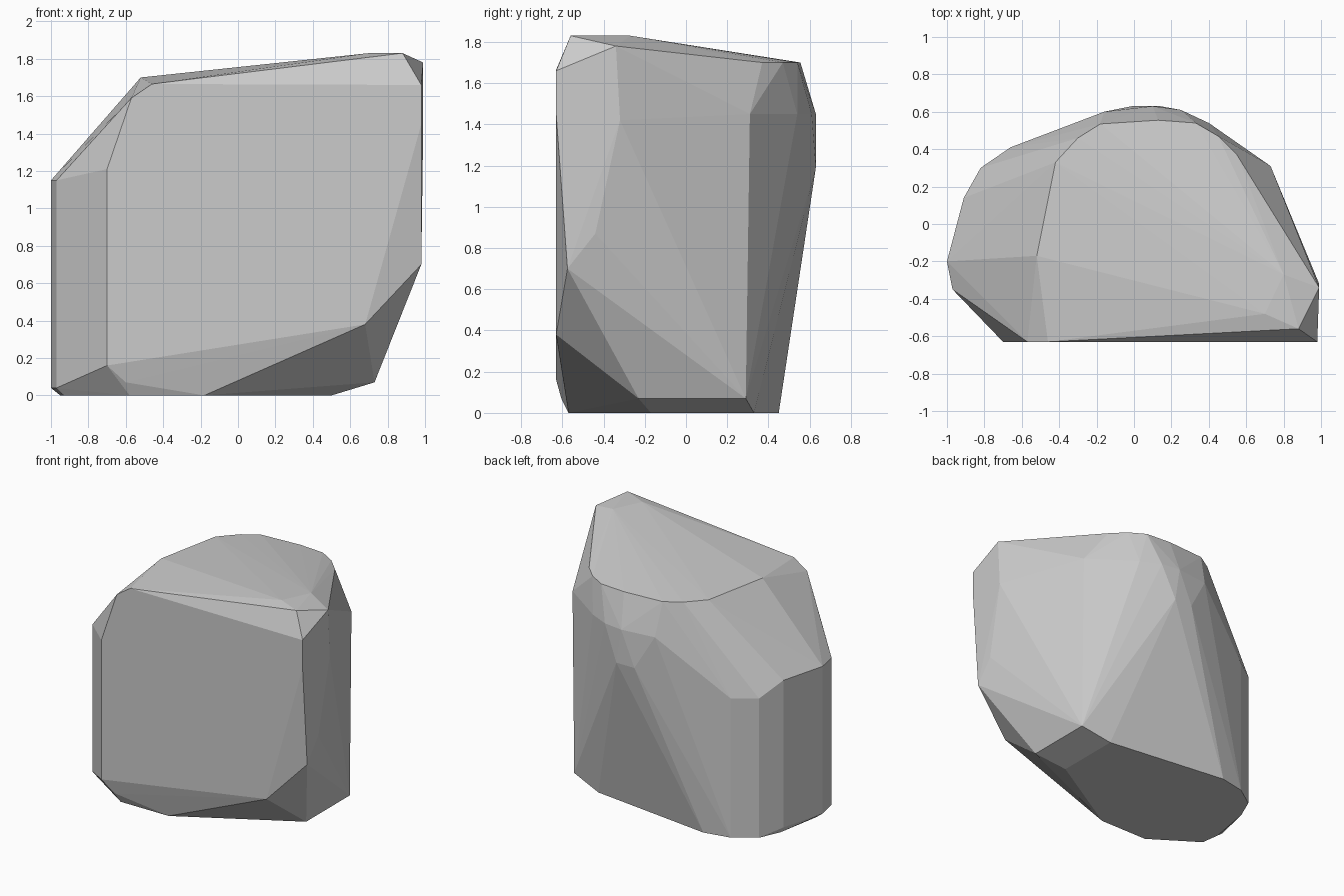
import bpy
import bmesh
import math

default_cube = bpy.data.objects.get("Cube")
if default_cube:
    bpy.data.objects.remove(default_cube, do_unlink=True)


def make_material(name, colour):
    material = bpy.data.materials.new(name)
    material.use_nodes = True
    material.diffuse_color = colour
    material.node_tree.nodes["Principled BSDF"].inputs["Base Color"].default_value = colour
    return material


def level(height, outline):
    """Corner points lying on one horizontal plane."""
    return [(x, y, height) for x, y in outline]


def upright(depth, outline):
    """Corner points lying on one plane facing the front."""
    return [(x, depth, z) for x, z in outline]


def build_hull(name, points, material):
    """Wrap the corner points in a convex faceted skin."""
    bm = bmesh.new()
    for point in points:
        bm.verts.new(point)
    hull = bmesh.ops.convex_hull(bm, input=bm.verts[:])
    loose = [v for v in hull["geom_interior"] if isinstance(v, bmesh.types.BMVert)]
    bmesh.ops.delete(bm, geom=loose, context="VERTS")
    # Merge the triangles that lie in one facet
    bmesh.ops.dissolve_limit(bm, angle_limit=math.radians(0.5),
                             verts=bm.verts[:], edges=bm.edges[:])
    bmesh.ops.recalc_face_normals(bm, faces=bm.faces[:])
    mesh = bpy.data.meshes.new(name)
    bm.to_mesh(mesh)
    bm.free()
    mesh.materials.append(material)
    rock = bpy.data.objects.new(name, mesh)
    bpy.context.collection.objects.link(rock)
    return rock


# Flat cleaved front
front_face = upright(-0.63, [(-0.7, 0.16), (-0.7, 1.21), (-0.57, 1.59), (-0.46, 1.665),
                             (0.98, 1.66), (0.98, 1.45), (0.68, 0.38)])

# Sloping top: a raised peak above a level rim
peak = level(1.83, [(0.88, -0.56), (0.7, -0.48), (0.8, -0.27)])
rim = level(1.7, [(-0.52, -0.17), (-0.42, 0.33), (-0.3, 0.46), (-0.18, 0.535),
                  (0.13, 0.555), (0.33, 0.54), (0.45, 0.47), (0.55, 0.37)])

# Rounded back, widest at the shoulder
shoulder = level(1.45, [(0.73, 0.31), (0.4, 0.54), (0.25, 0.61),
                        (0.1, 0.63), (-0.16, 0.6)])
back_bulge = level(1.19, [(0.14, 0.63), (-0.01, 0.63)])

# Upright rounded wall on the low side
wall_top = level(1.15, [(-1, -0.2), (-0.97, -0.35), (-0.91, 0.14)])
wall_back = level(1.05, [(-0.82, 0.3), (-0.66, 0.41)])
wall_foot = level(0.04, [(-1, -0.2), (-0.97, -0.35), (-0.91, 0.14)])

# Ridge down the tall side
side_ridge = [(0.99, -0.34, 1.78), (0.99, -0.32, 1.42),
              (0.98, -0.44, 0.87), (0.98, -0.575, 0.7)]

# Chamfered foot and flat base
foot = level(0.07, [(0.73, -0.23), (0.73, 0.29), (-0.6, -0.605)])
base = level(0, [(-0.95, -0.2), (-0.93, -0.34), (-0.58, -0.57), (-0.18, -0.57),
                 (0.5, -0.17), (0.5, 0.33), (-0.46, 0.45), (-0.66, 0.41),
                 (-0.82, 0.3), (-0.89, 0.14)])

stone_grey = make_material("stone_grey", (0.6, 0.6, 0.6, 1))
build_hull("boulder",
           front_face + peak + rim + shoulder + back_bulge + wall_top
           + wall_back + wall_foot + side_ridge + foot + base,
           stone_grey)
